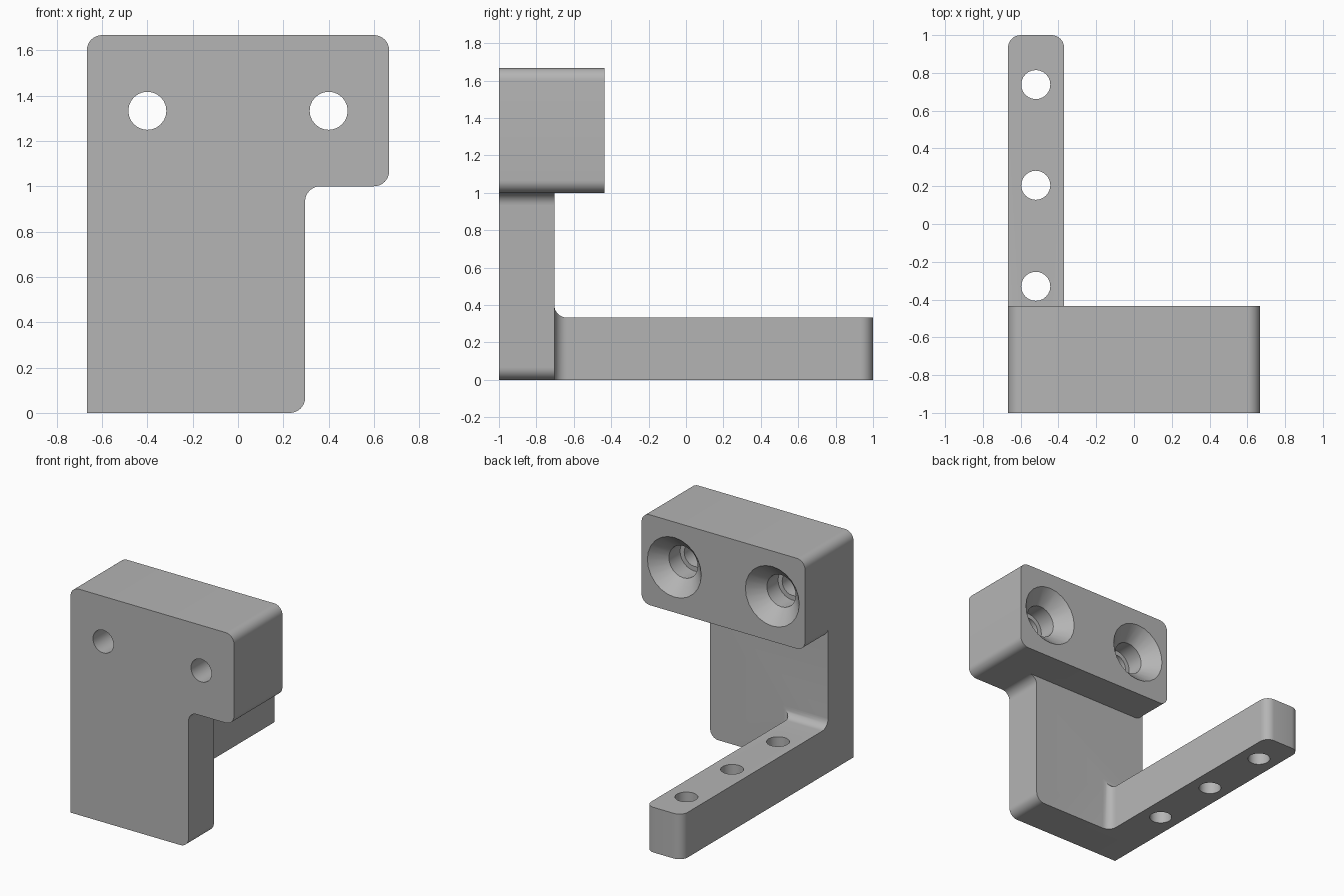
import bpy, bmesh
from math import sin, cos, pi, radians
from mathutils import Vector

if "Cube" in bpy.data.objects:
    bpy.data.objects.remove(bpy.data.objects["Cube"])

LEFT, RIGHT, TOP = -0.667, 0.667, 1.667
FRONT, PLATE_BACK, HEAD_BACK, ARM_END = -1.0, -0.704, -0.435, 1.0
ARM_X, ARM_Z, R, SEG = -0.37, 0.333, 0.067, 8

grey = bpy.data.materials.new("plain grey")
grey.use_nodes = True
colour = (0.46, 0.46, 0.46, 1)
grey.diffuse_color = colour
grey.node_tree.nodes["Principled BSDF"].inputs["Base Color"].default_value = colour


def loft(name, rings):
    """Join matching rings of points into a closed solid."""
    bm = bmesh.new()
    rows = [[bm.verts.new(p) for p in ring] for ring in rings]
    n = len(rows[0])
    for a, b in zip(rows, rows[1:]):
        for i in range(n):
            j = (i + 1) % n
            bm.faces.new((a[i], a[j], b[j], b[i]))
    bm.faces.new(rows[0])
    bm.faces.new(rows[-1])
    bmesh.ops.recalc_face_normals(bm, faces=bm.faces)
    mesh = bpy.data.meshes.new(name)
    bm.to_mesh(mesh)
    bm.free()
    mesh.materials.append(grey)
    ob = bpy.data.objects.new(name, mesh)
    bpy.context.collection.objects.link(ob)
    return ob


def rounded(corners):
    """Outline through (x, z, radius) corners, each rounded by an arc."""
    pts, n = [], len(corners)
    for i, (x, z, r) in enumerate(corners):
        p = Vector((x, z))
        if r == 0:
            pts.append(p)
            continue
        a = (Vector(corners[i - 1][:2]) - p).normalized()
        b = (Vector(corners[(i + 1) % n][:2]) - p).normalized()
        for k in range(SEG + 1):
            t = pi / 2 * k / SEG
            pts.append(p + r * (a + b) - r * (b * cos(t) + a * sin(t)))
    return pts


def prism(name, corners, y0, y1):
    outline = rounded(corners)
    return loft(name, [[(p.x, y, p.y) for p in outline] for y in (y0, y1)])


def combine(target, other, operation):
    mod = target.modifiers.new(operation, 'BOOLEAN')
    mod.operation, mod.solver, mod.object = operation, 'EXACT', other
    bpy.context.view_layer.objects.active = target
    bpy.ops.object.modifier_apply(modifier=mod.name)
    bpy.data.objects.remove(other)


# Stepped mounting plate
bracket = prism("bracket", [
    (LEFT, 0, 0), (0.296, 0, R), (0.296, 1, R), (RIGHT, 1, R),
    (RIGHT, TOP, R), (LEFT, TOP, R)], FRONT, PLATE_BACK)

# Thick head block behind the plate
head = prism("head", [
    (LEFT, 1, R), (RIGHT, 1, R), (RIGHT, TOP, R), (LEFT, TOP, R)],
    PLATE_BACK, HEAD_BACK)

# Arm: flared fillet at the root, rounded corners at the tip
angles = [pi / 2 * k / SEG for k in range(SEG + 1)]
sections = []
for t in angles:
    grow = R * (1 - sin(t))
    sections.append((PLATE_BACK + R * (1 - cos(t)), LEFT, ARM_X + grow, ARM_Z + grow))
for t in angles:
    inset = R * (1 - cos(t))
    sections.append((ARM_END - R + R * sin(t), LEFT + inset, ARM_X - inset, ARM_Z))
arm = loft("arm", [[(a, y, 0), (b, y, 0), (b, y, z), (a, y, z)]
                   for y, a, b, z in sections])

for part in (head, arm):
    combine(bracket, part, 'UNION')

CIRCLE = [2 * pi * k / 24 for k in range(24)]

# Countersunk, stepped screw holes through the head
STEPS = [(-1.1, 0.084), (-0.67, 0.084), (-0.67, 0.118), (-0.54, 0.118),
         (HEAD_BACK, 0.22), (-0.4, 0.255)]
for x in (-0.4, 0.4):
    cutter = loft("screw_cutter", [
        [(x + r * cos(t), y, 1.333 + r * sin(t)) for t in CIRCLE] for y, r in STEPS])
    combine(bracket, cutter, 'DIFFERENCE')

# Row of vertical holes along the arm
for y in (-0.33, 0.205, 0.738):
    cutter = loft("arm_cutter", [
        [(-0.52 + 0.077 * cos(t), y + 0.077 * sin(t), z) for t in CIRCLE]
        for z in (-0.1, 0.5)])
    combine(bracket, cutter, 'DIFFERENCE')

# Smooth rounds, sharp edges
bpy.ops.object.select_all(action='DESELECT')
bracket.select_set(True)
bpy.context.view_layer.objects.active = bracket
bpy.ops.object.shade_smooth_by_angle(angle=radians(30))
